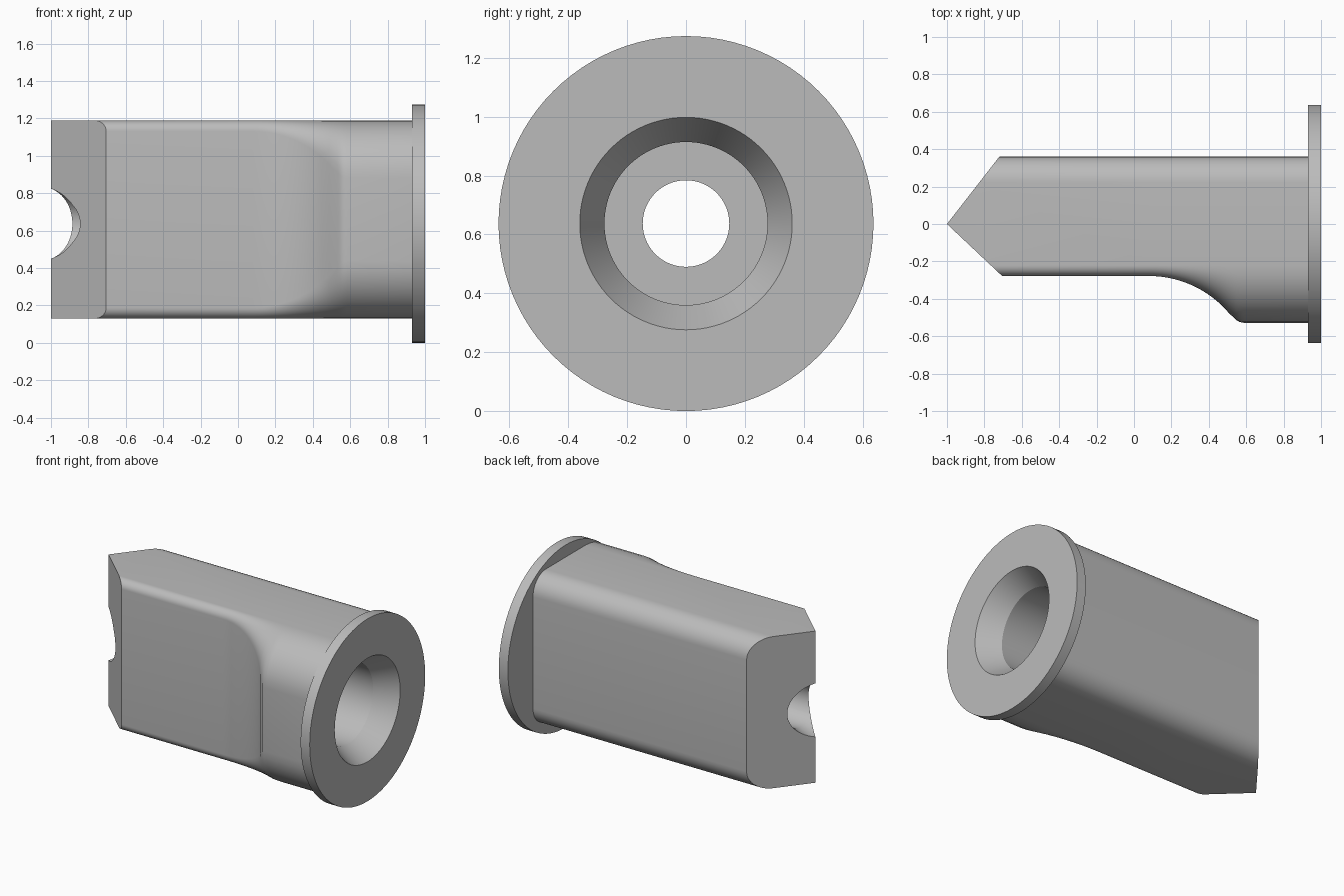
import bpy, bmesh
from math import sin, cos, pi, sqrt, radians
from mathutils import Vector

if "Cube" in bpy.data.objects:
    bpy.data.objects.remove(bpy.data.objects["Cube"])

AXIS_Z = 0.637
BOTTOM, TOP = 0.13, 1.189
BACK, BACK_R = 0.36, 0.14
SIDE_EDGE = -0.22      # where the flat top and bottom turn into the front corners
FRONT = -0.278

grey = bpy.data.materials.new("plain grey")
grey.use_nodes = True
grey.diffuse_color = (0.5, 0.5, 0.5, 1)
grey.node_tree.nodes["Principled BSDF"].inputs["Base Color"].default_value = (0.5, 0.5, 0.5, 1)


def make_object(name, bm):
    bmesh.ops.recalc_face_normals(bm, faces=bm.faces)
    mesh = bpy.data.meshes.new(name)
    bm.to_mesh(mesh)
    bm.free()
    mesh.materials.append(grey)
    obj = bpy.data.objects.new(name, mesh)
    bpy.context.collection.objects.link(obj)
    return obj


def loft(rings):
    """Skin a list of equal-length point rings and cap both ends."""
    bm = bmesh.new()
    loops = [[bm.verts.new(p) for p in ring] for ring in rings]
    for a, b in zip(loops, loops[1:]):
        for i in range(len(a)):
            j = (i + 1) % len(a)
            bm.faces.new((a[i], a[j], b[j], b[i]))
    bm.faces.new(loops[0])
    bm.faces.new(loops[-1])
    bmesh.ops.recalc_face_normals(bm, faces=bm.faces)
    return bm


def lathe(profile, steps=96):
    """Revolve (x, radius) points around the bore axis."""
    return loft([[(x, r * cos(2 * pi * i / steps), AXIS_Z + r * sin(2 * pi * i / steps))
                  for i in range(steps)] for x, r in profile])


def section(x, front, steps=10):
    """Rounded body section whose front corners grow as the front bulges."""
    fr = SIDE_EDGE - front
    corners = [(BACK - BACK_R, TOP - BACK_R, BACK_R, 0),
               (SIDE_EDGE, TOP - fr, fr, 1),
               (SIDE_EDGE, BOTTOM + fr, fr, 2),
               (BACK - BACK_R, BOTTOM + BACK_R, BACK_R, 3)]
    points = []
    for y, z, r, quarter in corners:
        for i in range(steps + 1):
            a = (quarter + i / steps) * pi / 2
            points.append((x, y + r * cos(a), z + r * sin(a)))
    return points


# Body: straight, then a concave sweep out to the full collar depth
stations = [(-1.5, FRONT)]
start, radius = 0.08, 0.56
for i in range(19):
    dx = 0.43 * i / 18
    stations.append((start + dx, FRONT - radius + sqrt(radius ** 2 - dx ** 2)))
stations += [(0.53, -0.497), (0.547, -0.514), (0.565, -0.524), (0.585, -0.528), (0.93, -0.528)]
bm = loft([section(x, y) for x, y in stations])

# Wedge tip: two slanted cuts meeting in a vertical edge
for corner in (Vector((-0.72, BACK, 0)), Vector((-0.705, FRONT, 0))):
    tip = Vector((-1, 0, 0))
    slope = corner - tip
    normal = Vector((abs(slope.y), -slope.x * (1 if slope.y > 0 else -1), 0))
    cut = bmesh.ops.bisect_plane(bm, geom=bm.verts[:] + bm.edges[:] + bm.faces[:],
                                 plane_co=tip, plane_no=normal, clear_inner=True)
    rim = [e for e in cut["geom_cut"] if isinstance(e, bmesh.types.BMEdge)]
    bmesh.ops.contextual_create(bm, geom=rim)
body = make_object("body", bm)

# Round end flange
flange = make_object("flange", lathe([(0.93, 0.637), (1.0, 0.637)]))

# Bore: flared tip outlet, narrow channel, shoulder, wide bore, countersink
bore = make_object("bore_cutter", lathe([
    (-1.1, 0.222), (-0.885, 0.147), (0.4, 0.147), (0.4, 0.277),
    (0.85, 0.277), (1.0, 0.361), (1.1, 0.417)]))
bore.hide_render = True

for obj in (body, flange):
    mod = obj.modifiers.new("bore", "BOOLEAN")
    mod.operation = "DIFFERENCE"
    mod.solver = "EXACT"
    mod.object = bore
    bpy.ops.object.select_all(action="DESELECT")
    obj.select_set(True)
    bpy.context.view_layer.objects.active = obj
    bpy.ops.object.modifier_apply(modifier=mod.name)
    bpy.ops.object.shade_smooth_by_angle(angle=radians(25))

bpy.data.objects.remove(bore)
